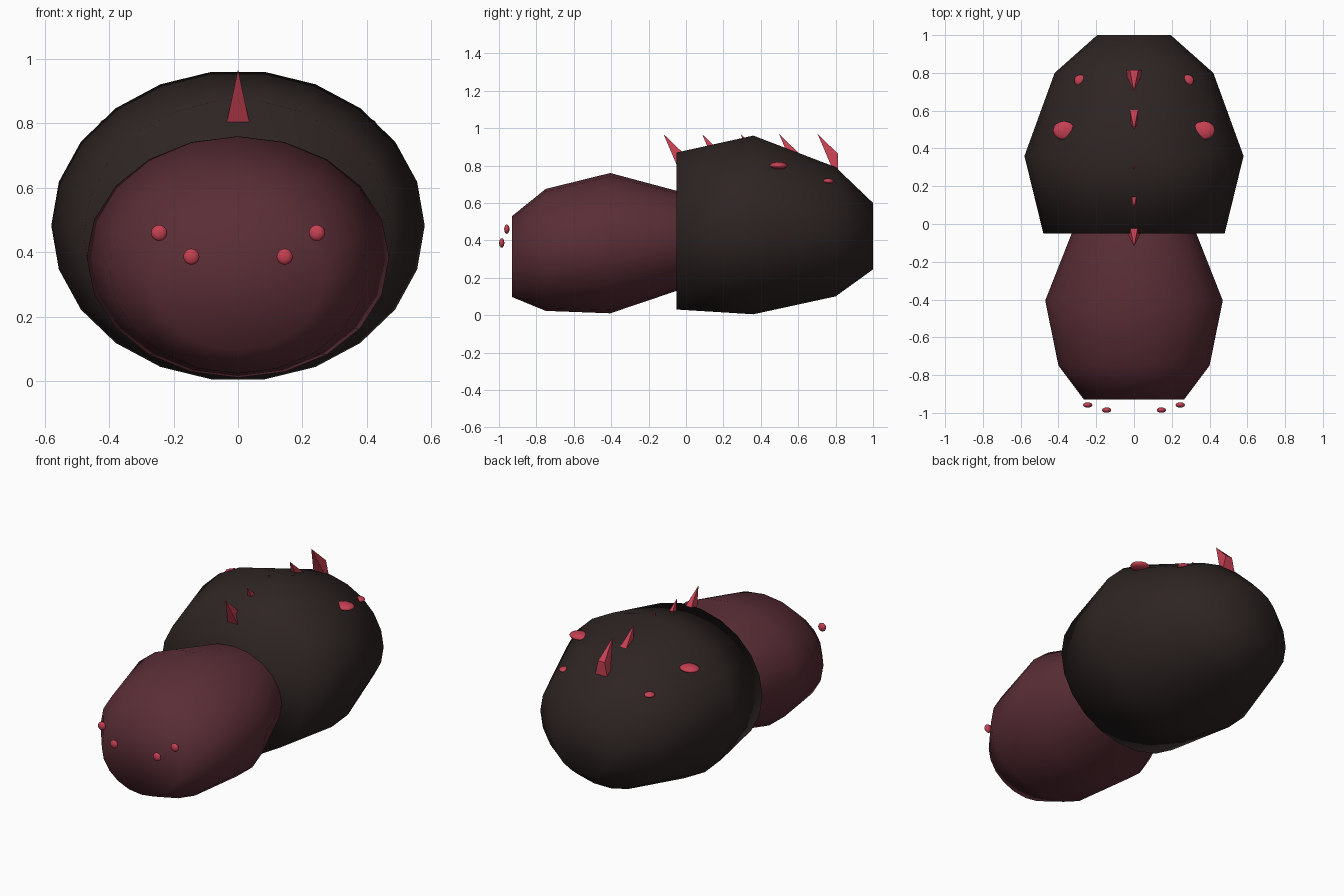
import bpy, bmesh, math

if "Cube" in bpy.data.objects:
    bpy.data.objects.remove(bpy.data.objects["Cube"])


def material(name, color):
    m = bpy.data.materials.new(name)
    m.diffuse_color = (*color, 1)
    m.use_nodes = True
    m.node_tree.nodes["Principled BSDF"].inputs["Base Color"].default_value = m.diffuse_color
    return m


SHELL = material("dark shell", (0.027, 0.018, 0.017))
FLESH = material("dull maroon", (0.102, 0.027, 0.037))
RED = material("bright red", (0.56, 0.052, 0.085))


def finish(name, bm, mat, smooth=True):
    bmesh.ops.recalc_face_normals(bm, faces=bm.faces)
    mesh = bpy.data.meshes.new(name)
    bm.to_mesh(mesh)
    bm.free()
    mesh.materials.append(mat)
    for p in mesh.polygons:
        p.use_smooth = smooth
    ob = bpy.data.objects.new(name, mesh)
    bpy.context.collection.objects.link(ob)
    return ob


def loft(name, rings, sides, mat):
    """Capped body through elliptical rings (y, half width, bottom, top)."""
    bm = bmesh.new()
    loops = []
    for y, w, lo, hi in rings:
        mid, h = (lo + hi) / 2, (hi - lo) / 2
        loops.append([bm.verts.new((w * math.cos(a), y, mid + h * math.sin(a)))
                      for a in (2 * math.pi * i / sides for i in range(sides))])
    for a, b in zip(loops, loops[1:]):
        for i in range(sides):
            j = (i + 1) % sides
            bm.faces.new((a[i], a[j], b[j], b[i]))
    bm.faces.new(loops[0])
    bm.faces.new(loops[-1])
    return finish(name, bm, mat)


def blob(name, center, radii, mat):
    bm = bmesh.new()
    bmesh.ops.create_uvsphere(bm, u_segments=12, v_segments=8, radius=1)
    bmesh.ops.scale(bm, vec=radii, verts=bm.verts)
    bmesh.ops.translate(bm, vec=center, verts=bm.verts)
    return finish(name, bm, mat)


def spike(name, y):
    """Forward-leaning thorn with an upright base behind its tip."""
    bm = bmesh.new()
    tip = bm.verts.new((0, y, 0.968))
    base = [bm.verts.new((x, y + 0.11, z)) for x, z in
            ((-0.055, 0.71), (0.055, 0.71), (0.022, 0.862), (-0.022, 0.862))]
    bm.faces.new(base)
    for i in range(4):
        bm.faces.new((base[i], base[(i + 1) % 4], tip))
    return finish(name, bm, RED, smooth=False)


# Main body masses
loft("abdomen", [(-0.05, 0.48, 0.026, 0.874), (0.36, 0.58, 0.0, 0.965),
                 (0.80, 0.42, 0.097, 0.795), (1.0, 0.195, 0.243, 0.602)], 22, SHELL)
loft("head", [(-0.93, 0.265, 0.097, 0.53), (-0.75, 0.40, 0.023, 0.675),
              (-0.405, 0.47, 0.01, 0.76), (-0.05, 0.33, 0.13, 0.665),
              (0.05, 0.29, 0.165, 0.64)], 20, FLESH)

# Row of thorns along the back
for i in range(5):
    spike(f"back_spike_{i + 1}", -0.12 + 0.206 * i)

# Mirrored eyes and shell spots
for side, s in (("left", -1), ("right", 1)):
    blob(f"outer_eye_{side}", (s * 0.245, -0.958, 0.46), (0.025, 0.014, 0.025), RED)
    blob(f"inner_eye_{side}", (s * 0.145, -0.985, 0.386), (0.025, 0.014, 0.025), RED)
    blob(f"large_spot_{side}", (s * 0.37, 0.495, 0.80), (0.06, 0.05, 0.019), RED)
    blob(f"small_spot_{side}", (s * 0.285, 0.76, 0.717), (0.032, 0.031, 0.014), RED)
